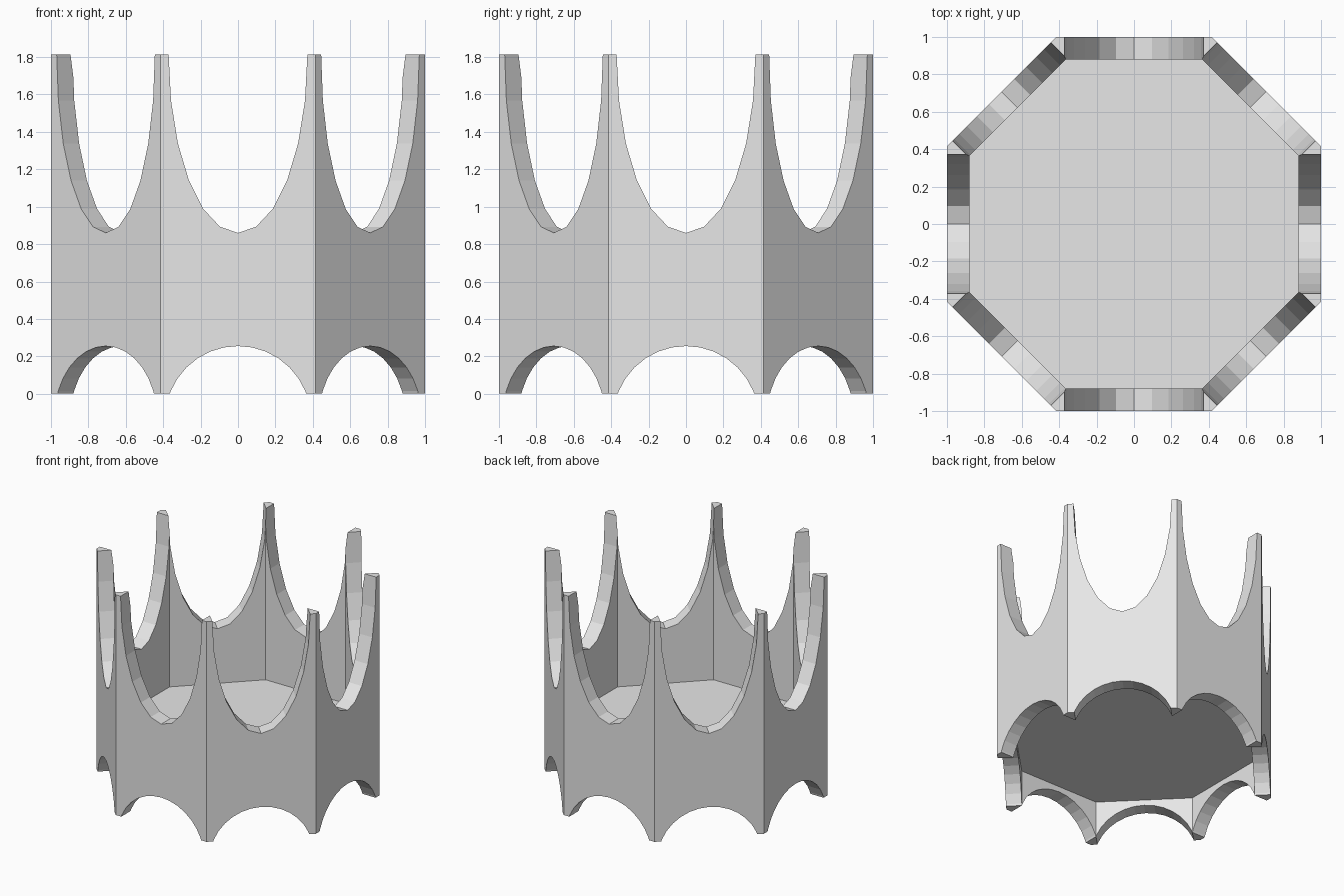
import bpy
import bmesh
from math import radians, cos
from mathutils import Matrix

cube = bpy.data.objects.get("Cube")
if cube:
    bpy.data.objects.remove(cube, do_unlink=True)

HEIGHT = 1.815
INNER = 0.88            # inner wall distance from the axis
FLOOR_TOP, FLOOR_BOTTOM = 0.41, 0.30

# Single pale grey material
grey = bpy.data.materials.new("pale_grey")
grey.use_nodes = True
colour = (0.8, 0.8, 0.8, 1.0)
grey.diffuse_color = colour
grey.node_tree.nodes["Principled BSDF"].inputs["Base Color"].default_value = colour


def cylinder(name, segments, depth, matrix):
    """Unit-radius prism along z, placed by a matrix."""
    bm = bmesh.new()
    bmesh.ops.create_cone(bm, cap_ends=True, segments=segments,
                          radius1=1, radius2=1, depth=depth, matrix=matrix)
    bmesh.ops.recalc_face_normals(bm, faces=bm.faces)
    mesh = bpy.data.meshes.new(name)
    bm.to_mesh(mesh)
    bm.free()
    mesh.materials.append(grey)
    ob = bpy.data.objects.new(name, mesh)
    bpy.context.scene.collection.objects.link(ob)
    return ob


def octagon(name, apothem, z0, z1):
    """Octagonal prism with flat sides facing the axes."""
    r = apothem / cos(radians(22.5))
    matrix = (Matrix.Translation((0, 0, (z0 + z1) / 2))
              @ Matrix.Rotation(radians(22.5), 4, 'Z')
              @ Matrix.Diagonal((r, r, 1, 1)))
    return cylinder(name, 8, z1 - z0, matrix)


def tunnel(name, turn, z, half_width, half_height, segments):
    """Elliptical cutter that runs through two opposite walls."""
    matrix = (Matrix.Rotation(radians(turn), 4, 'Z')
              @ Matrix.Translation((0, 0, z))
              @ Matrix.Rotation(radians(90), 4, 'X')
              @ Matrix.Diagonal((half_width, half_height, 1, 1)))
    return cylinder(name, segments, 3, matrix)


# Solid body, hollowed above and below the floor
body = octagon("octagonal_crown_stand", 1.0, 0, HEIGHT)
cutters = [octagon("upper_hollow", INNER, FLOOR_TOP, 2.2),
           octagon("lower_hollow", INNER, -0.4, FLOOR_BOTTOM)]

# Tall scallops between the spikes and low arches between the feet
for turn in (0, 45, 90, 135):
    cutters.append(tunnel("scallop_cutter", turn, HEIGHT, 0.371, 0.955, 24))
    cutters.append(tunnel("arch_cutter", turn, -0.134, 0.389, 0.389, 32))

for cutter in cutters:
    cutter.hide_render = True
    mod = body.modifiers.new(cutter.name, 'BOOLEAN')
    mod.operation = 'DIFFERENCE'
    mod.solver = 'EXACT'
    mod.object = cutter

# Bake the cuts and remove the cutters
graph = bpy.context.evaluated_depsgraph_get()
graph.update()
result = bpy.data.meshes.new_from_object(body.evaluated_get(graph))
body.modifiers.clear()
body.data = result
for cutter in cutters:
    bpy.data.objects.remove(cutter, do_unlink=True)
